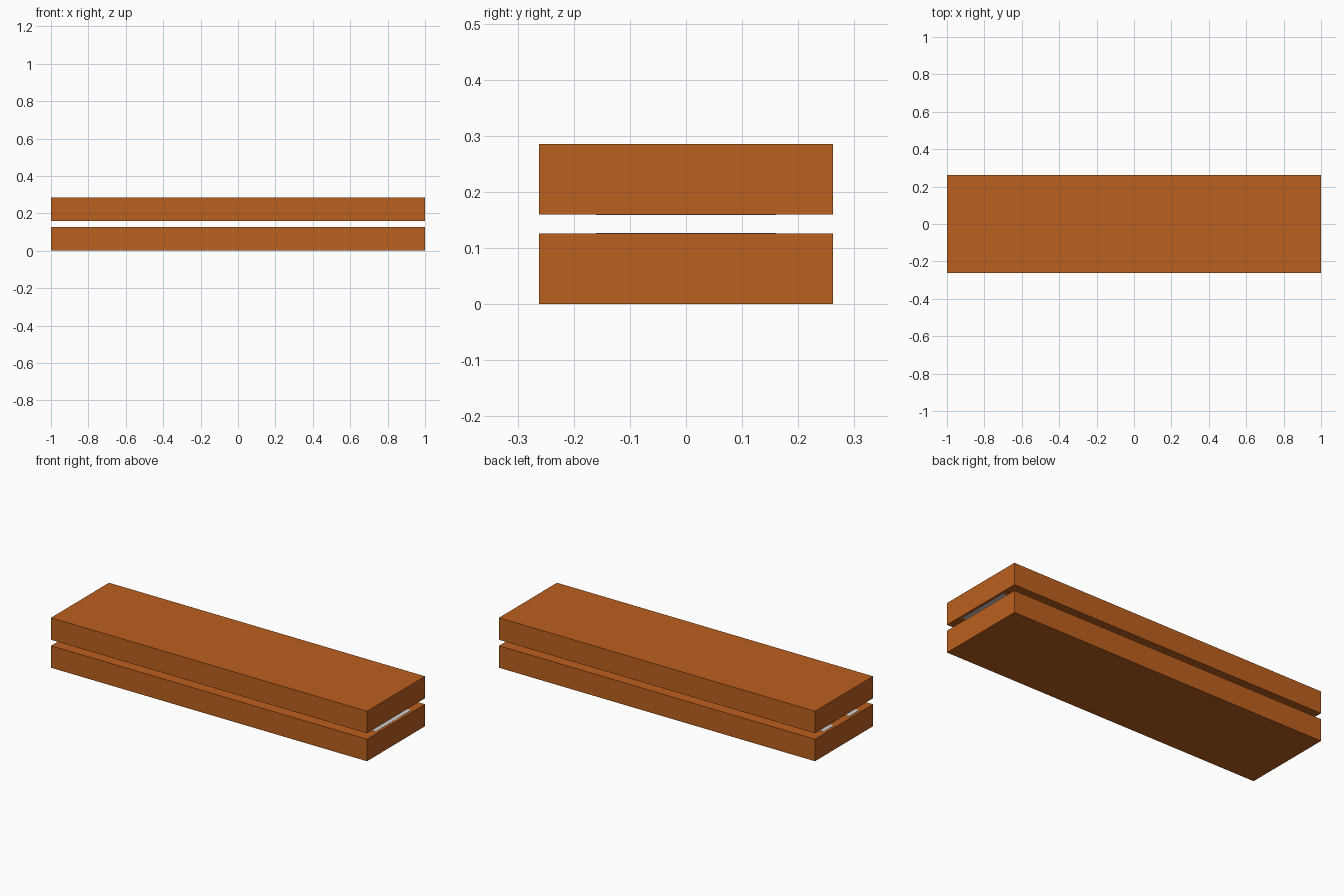
import bpy
import bmesh

if "Cube" in bpy.data.objects:
    bpy.data.objects.remove(bpy.data.objects["Cube"])

LENGTH, WIDTH, THICK, GAP = 2.0, 0.524, 0.126, 0.034
HEIGHT = 2 * THICK + GAP

wood = bpy.data.materials.new("orange_wood")
wood.diffuse_color = (0.5, 0.115, 0.013, 1.0)
wood.use_nodes = True
wood.node_tree.nodes["Principled BSDF"].inputs["Base Color"].default_value = wood.diffuse_color


def board(name, z):
    """Plain rectangular board whose underside sits at z."""
    bpy.ops.mesh.primitive_cube_add(size=1, location=(0, 0, z + THICK / 2))
    ob = bpy.context.object
    ob.name = name
    ob.scale = (LENGTH, WIDTH, THICK)
    bpy.ops.object.transform_apply(location=False, rotation=False, scale=True)
    ob.data.materials.append(wood)
    return ob


def inlay(name, z, depth):
    """Thin U-shaped plate, extruded from z into the board by depth."""
    half = [(0.985, 0.16), (-0.985, 0.16), (-0.985, 0.07), (0.89, 0.07)]
    outline = half + [(x, -y) for x, y in reversed(half)]
    bm = bmesh.new()
    face = bm.faces.new([bm.verts.new((x, y, z)) for x, y in outline])
    ext = bmesh.ops.extrude_face_region(bm, geom=[face])
    verts = [g for g in ext["geom"] if isinstance(g, bmesh.types.BMVert)]
    bmesh.ops.translate(bm, verts=verts, vec=(0, 0, depth))
    bmesh.ops.recalc_face_normals(bm, faces=bm.faces)
    mesh = bpy.data.meshes.new(name)
    bm.to_mesh(mesh)
    bm.free()
    ob = bpy.data.objects.new(name, mesh)
    bpy.context.collection.objects.link(ob)
    return ob


# Two matching boards with an open gap
board("lower_board", 0)
board("upper_board", THICK + GAP)

# Grey inlays facing each other across the gap, almost flush
inlay("lower_inlay", THICK + 0.001, -0.01)
inlay("upper_inlay", THICK + GAP - 0.001, 0.01)
